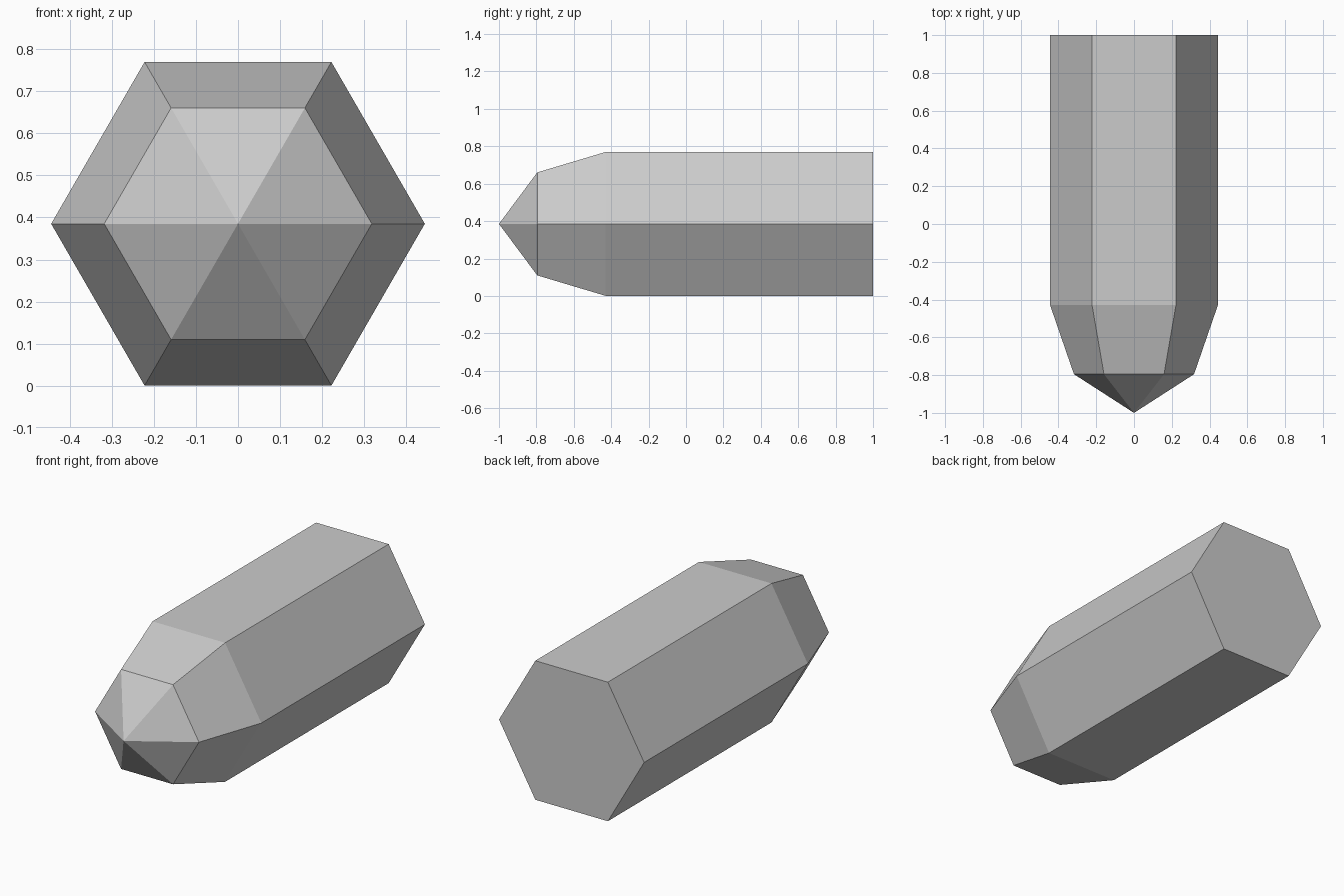
import bpy, bmesh
from math import cos, sin, pi

cube = bpy.data.objects.get("Cube")
if cube:
    bpy.data.objects.remove(cube)

SIDES = 6
CENTRE_Z = 0.385
TIP_Y = -1.0
# (y, radius) from the flat back end to the base of the point
PROFILE = [(1.0, 0.444), (-0.43, 0.444), (-0.795, 0.318)]

grey = bpy.data.materials.new("light grey")
grey.use_nodes = True
colour = (0.6, 0.6, 0.6, 1)
grey.diffuse_color = colour
grey.node_tree.nodes["Principled BSDF"].inputs["Base Color"].default_value = colour

bm = bmesh.new()


def ring(y, radius):
    """Hexagon of vertices across the long axis."""
    angles = [2 * pi * i / SIDES for i in range(SIDES)]
    return [bm.verts.new((radius * cos(a), y, CENTRE_Z + radius * sin(a))) for a in angles]


# Shaft and tapered shoulder
rings = [ring(y, r) for y, r in PROFILE]
for a, b in zip(rings, rings[1:]):
    for i in range(SIDES):
        j = (i + 1) % SIDES
        bm.faces.new((a[i], a[j], b[j], b[i]))

# Flat back end and pyramid point
bm.faces.new(rings[0])
tip = bm.verts.new((0, TIP_Y, CENTRE_Z))
for i in range(SIDES):
    bm.faces.new((rings[-1][i], rings[-1][(i + 1) % SIDES], tip))

bmesh.ops.recalc_face_normals(bm, faces=bm.faces)
mesh = bpy.data.meshes.new("crystal_shaft")
bm.to_mesh(mesh)
bm.free()
mesh.materials.append(grey)
bpy.context.collection.objects.link(bpy.data.objects.new("crystal_shaft", mesh))
